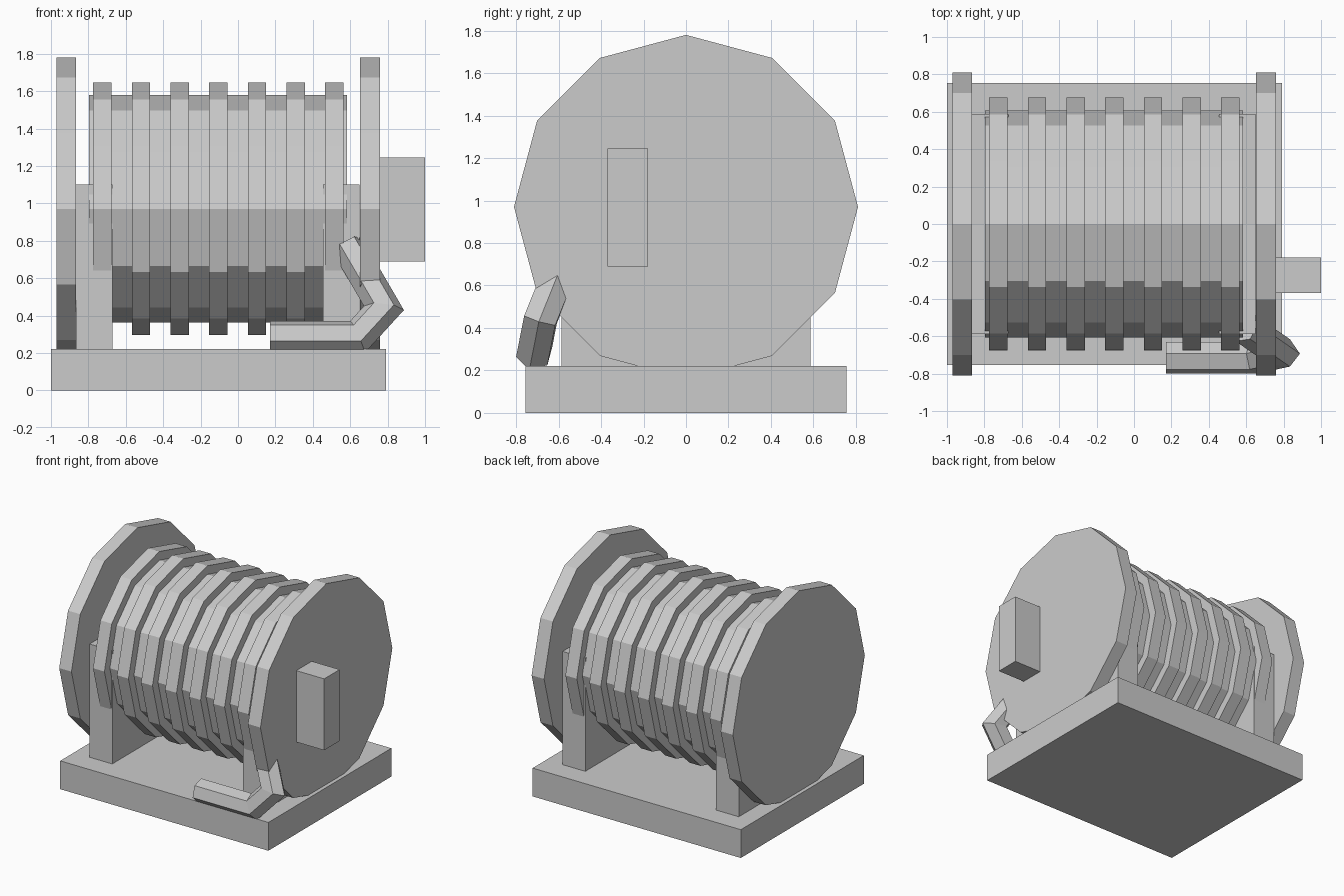
import bpy, bmesh, math
from mathutils import Vector

if "Cube" in bpy.data.objects:
    bpy.data.objects.remove(bpy.data.objects["Cube"])

grey = bpy.data.materials.new("plain grey")
grey.diffuse_color = (0.6, 0.6, 0.6, 1)
grey.use_nodes = True
grey.node_tree.nodes["Principled BSDF"].inputs["Base Color"].default_value = grey.diffuse_color


def finish(bm, name):
    bmesh.ops.recalc_face_normals(bm, faces=bm.faces)
    me = bpy.data.meshes.new(name)
    bm.to_mesh(me)
    bm.free()
    me.materials.append(grey)
    ob = bpy.data.objects.new(name, me)
    bpy.context.collection.objects.link(ob)
    return ob


def box(name, x0, x1, y0, y1, z0, z1):
    bm = bmesh.new()
    bmesh.ops.create_cube(bm, size=1)
    for v in bm.verts:
        v.co = ((x0 + x1) / 2 + v.co.x * (x1 - x0),
                (y0 + y1) / 2 + v.co.y * (y1 - y0),
                (z0 + z1) / 2 + v.co.z * (z1 - z0))
    return finish(bm, name)


def disc(name, x0, x1, r, sides=12, cz=0.97):
    """Twelve-sided prism along x, with a corner pointing straight up."""
    bm = bmesh.new()
    rings = []
    for x in (x0, x1):
        rings.append([bm.verts.new((x, r * math.sin(a), cz + r * math.cos(a)))
                      for a in (math.tau * i / sides for i in range(sides))])
    for i in range(sides):
        j = (i + 1) % sides
        bm.faces.new((rings[0][i], rings[0][j], rings[1][j], rings[1][i]))
    for ring in rings:
        bm.faces.new(ring)
    return finish(bm, name)


def tube(name, points, r, sides=6, turn=math.radians(15)):
    """Mitred tube through the points; the first segment runs along x."""
    pts = [Vector(p) for p in points]
    dirs = [(b - a).normalized() for a, b in zip(pts, pts[1:])]
    bm = bmesh.new()
    ring = [pts[0] + Vector((0, r * math.cos(a), r * math.sin(a)))
            for a in (turn + math.tau * i / sides for i in range(sides))]
    rings = [[bm.verts.new(p) for p in ring]]
    for k, d in enumerate(dirs):
        nxt = dirs[k + 1] if k + 1 < len(dirs) else d
        n = (d + nxt).normalized()
        ring = [p + d * ((pts[k + 1] - p).dot(n) / d.dot(n)) for p in ring]
        rings.append([bm.verts.new(p) for p in ring])
    for a, b in zip(rings, rings[1:]):
        for i in range(sides):
            j = (i + 1) % sides
            bm.faces.new((a[i], a[j], b[j], b[i]))
    bm.faces.new(rings[0])
    bm.faces.new(rings[-1])
    return finish(bm, name)


# base plate and the two supports
box("base", -1.0, 0.79, -0.755, 0.755, 0, 0.22)
box("left_support", -0.865, -0.67, -0.587, 0.587, 0.22, 1.10)
box("right_support", 0.455, 0.65, -0.587, 0.587, 0.22, 1.10)

# reel end plates
disc("left_flange", -0.97, -0.865, 0.81)
disc("right_flange", 0.653, 0.76, 0.81)

# wound drum with raised coils
disc("drum", -0.797, 0.583, 0.608)
for i in range(7):
    x = -0.725 + i * 0.2067
    disc(f"coil_{i + 1}", x - 0.049, x + 0.049, 0.675)

# crank grip on the right side
box("handle", 0.76, 1.0, -0.37, -0.18, 0.69, 1.245)

# loose end of the hose
tube("hose_end", [(0.17, -0.715, 0.287), (0.64, -0.715, 0.287),
                  (0.78, -0.685, 0.44), (0.585, -0.55, 0.775)], 0.088)
